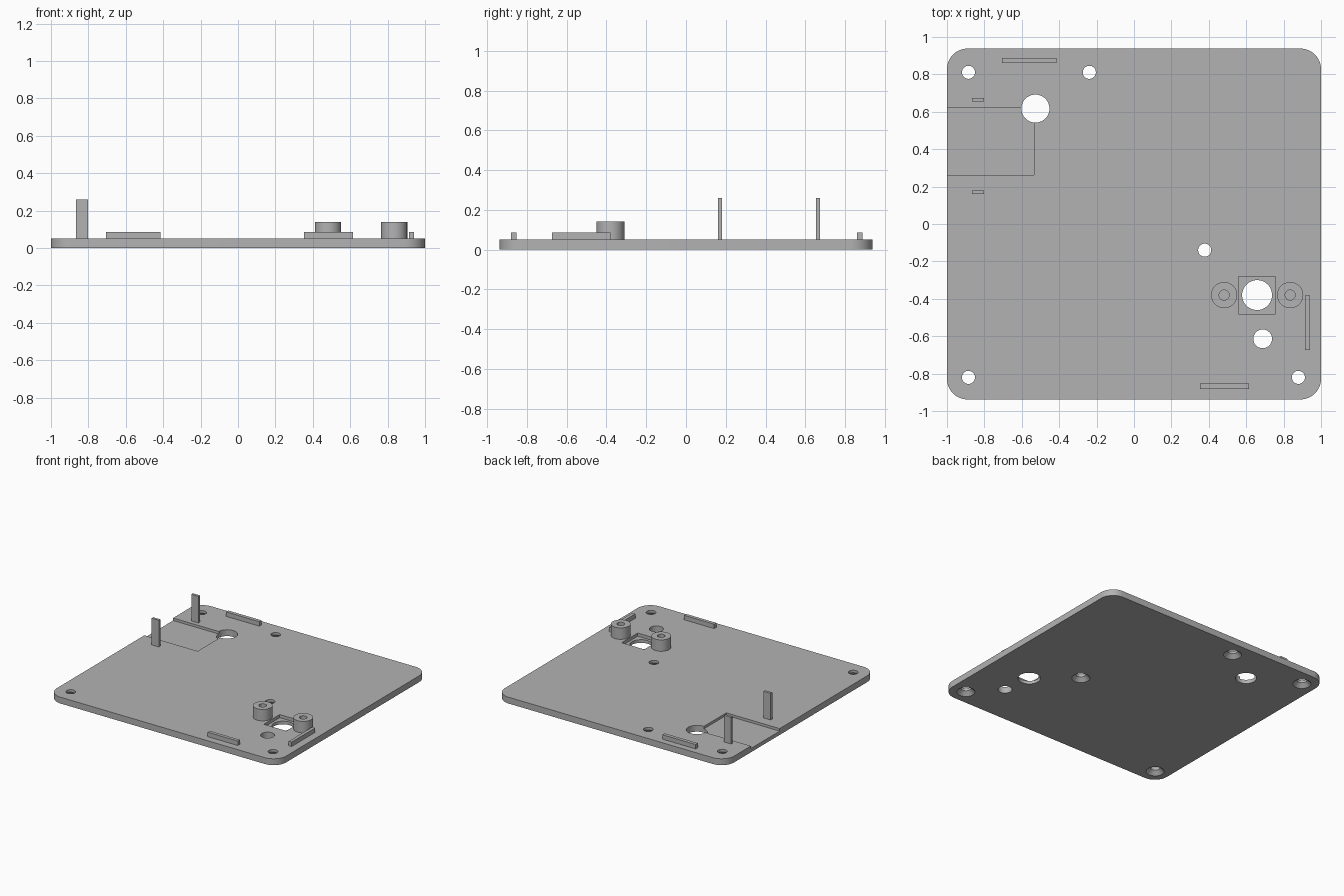
import bpy, bmesh
from math import sin, cos, pi, radians

old = bpy.data.objects.get("Cube")
if old:
    bpy.data.objects.remove(old, do_unlink=True)

GREY = (0.45, 0.45, 0.45, 1.0)
mat = bpy.data.materials.new("grey plastic")
mat.use_nodes = True
mat.diffuse_color = GREY
mat.node_tree.nodes["Principled BSDF"].inputs["Base Color"].default_value = GREY

TOP = 0.05      # upper surface of the plate
SINK = 0.005    # how far raised parts reach into the plate


def finish(name, bm):
    bmesh.ops.recalc_face_normals(bm, faces=bm.faces)
    mesh = bpy.data.meshes.new(name)
    bm.to_mesh(mesh)
    bm.free()
    mesh.materials.append(mat)
    obj = bpy.data.objects.new(name, mesh)
    bpy.context.collection.objects.link(obj)
    return obj


def prism(name, outline, z0, z1):
    bm = bmesh.new()
    base = bm.faces.new([bm.verts.new((x, y, z0)) for x, y in outline])
    top = bmesh.ops.extrude_face_region(bm, geom=[base])["geom"]
    verts = [v for v in top if isinstance(v, bmesh.types.BMVert)]
    bmesh.ops.translate(bm, verts=verts, vec=(0, 0, z1 - z0))
    return finish(name, bm)


def box(name, x0, x1, y0, y1, z0, z1):
    return prism(name, [(x0, y0), (x1, y0), (x1, y1), (x0, y1)], z0, z1)


def lathe(name, x, y, profile, n=48):
    """Stack rings of (radius, height) and cap both ends."""
    bm = bmesh.new()
    rings = [[bm.verts.new((x + r * cos(2 * pi * i / n), y + r * sin(2 * pi * i / n), z))
              for i in range(n)] for r, z in profile]
    for a, b in zip(rings, rings[1:]):
        for i in range(n):
            j = (i + 1) % n
            bm.faces.new((a[i], a[j], b[j], b[i]))
    bm.faces.new(rings[0])
    bm.faces.new(rings[-1])
    return finish(name, bm)


def smooth(obj):
    bpy.ops.object.select_all(action="DESELECT")
    obj.select_set(True)
    bpy.context.view_layer.objects.active = obj
    bpy.ops.object.shade_smooth_by_angle(angle=radians(30))


def cut(obj, cutter):
    mod = obj.modifiers.new("cut", "BOOLEAN")
    mod.operation, mod.solver, mod.object = "DIFFERENCE", "EXACT", cutter
    bpy.context.view_layer.objects.active = obj
    bpy.ops.object.modifier_apply(modifier=mod.name)
    bpy.data.objects.remove(cutter, do_unlink=True)


# Base plate with rounded corners
HX, HY, R, STEPS = 1.0, 0.938, 0.11, 12
outline = []
for k, (sx, sy) in enumerate([(1, 1), (-1, 1), (-1, -1), (1, -1)]):
    for i in range(STEPS + 1):
        a = (k + i / STEPS) * pi / 2
        outline.append((sx * (HX - R) + R * cos(a), sy * (HY - R) + R * sin(a)))
plate = prism("base_plate", outline, 0, TOP)

# Shallow recesses: one open to the side edge, one around the round window
cut(plate, box("side_recess", -1.1, -0.535, 0.262, 0.62, 0.03, 0.1))
cut(plate, box("window_recess", 0.56, 0.757, -0.48, -0.28, 0.025, 0.1))

# Plain through holes
for x, y, r in [(-0.527, 0.617, 0.075), (0.658, -0.38, 0.08), (0.688, -0.614, 0.05)]:
    cut(plate, lathe("hole", x, y, [(r, -0.1), (r, 0.1)]))

# Screw holes countersunk from below
for x, y in [(-0.885, 0.811), (-0.239, 0.811), (0.378, -0.14), (-0.885, -0.82), (0.879, -0.82)]:
    cut(plate, lathe("screw_hole", x, y,
                     [(0.075, -0.01), (0.065, 0), (0.035, 0.03), (0.035, 0.1)], 32))
smooth(plate)

# Bosses with blind screw holes
for side, x in [("right", 0.482), ("left", 0.835)]:
    smooth(lathe(side + "_boss", x, -0.38,
                 [(0.07, TOP - SINK), (0.07, 0.14), (0.027, 0.14), (0.027, TOP)]))

# Low locating ribs along the edges
box("back_rib", -0.706, -0.415, 0.86, 0.888, TOP - SINK, 0.085)
box("front_rib", 0.353, 0.615, -0.881, -0.854, TOP - SINK, 0.085)
box("side_rib", 0.914, 0.94, -0.674, -0.381, TOP - SINK, 0.085)

# Upright posts either side of the recess
for name, y in [("front_post", 0.17), ("back_post", 0.664)]:
    box(name, -0.865, -0.803, y - 0.01, y + 0.01, TOP - SINK, 0.26)
